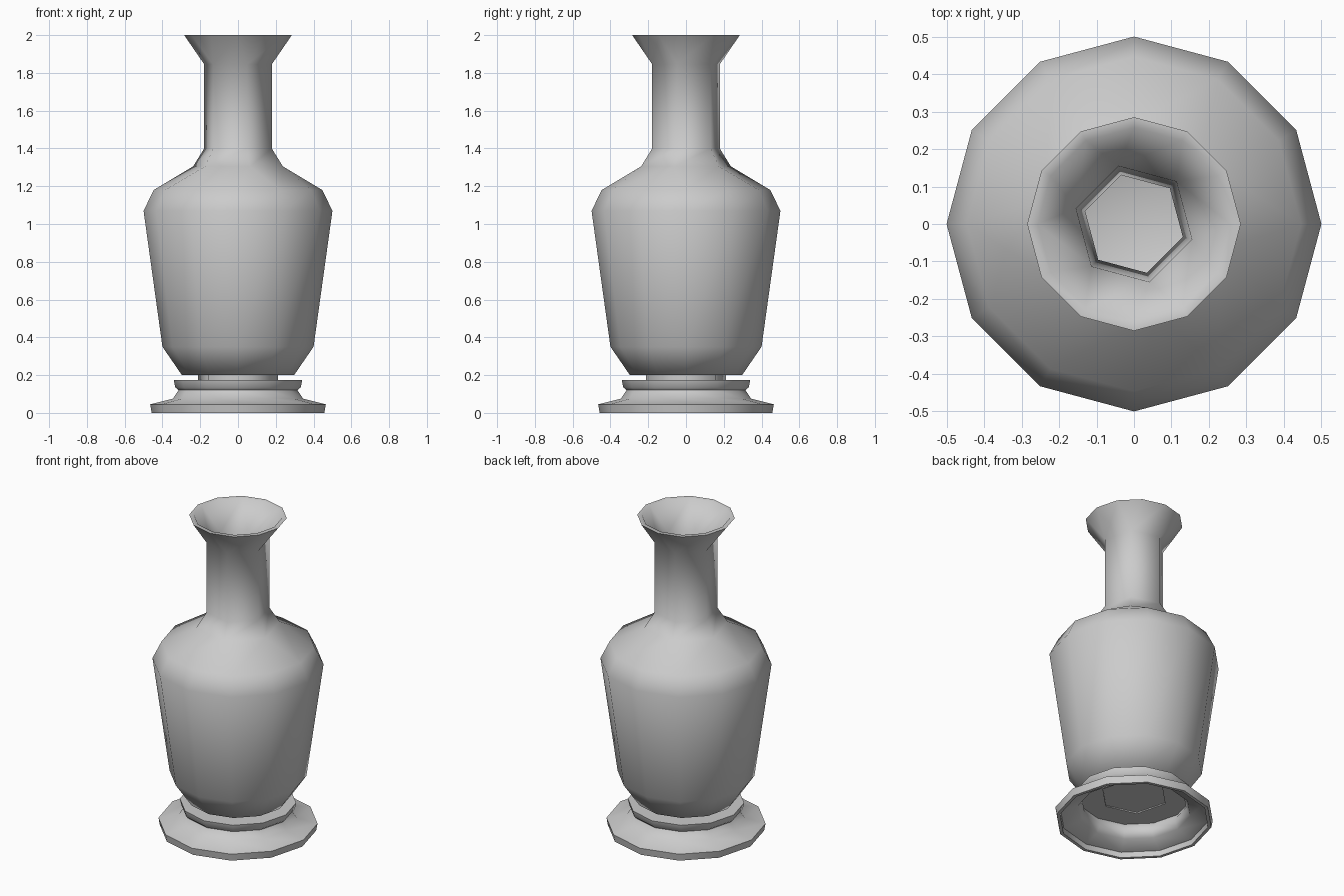
import bpy, bmesh, math

cube = bpy.data.objects.get("Cube")
if cube:
    bpy.data.objects.remove(cube, do_unlink=True)

# Single grey clay colour
clay = bpy.data.materials.new("grey_clay")
clay.use_nodes = True
GREY = (0.6, 0.6, 0.6, 1)
clay.diffuse_color = GREY
clay.node_tree.nodes["Principled BSDF"].inputs["Base Color"].default_value = GREY


def ring_point(i, sides, r, z):
    """Corner i of a twelve-step ring; six-sided rings share corners in pairs."""
    deg = -30 + 30 * i if sides == 12 else -15 + 60 * (i // 2)
    a = math.radians(deg)
    return r * math.cos(a), r * math.sin(a), z


def lathe(name, profile, closed=False):
    """Loft (sides, radius, height) rings into a smooth-shaded solid."""
    bm = bmesh.new()
    rings = [[bm.verts.new(ring_point(i, *p)) for i in range(12)] for p in profile]
    pairs = list(zip(rings, rings[1:]))
    if closed:
        pairs.append((rings[-1], rings[0]))
    for low, high in pairs:
        for i in range(12):
            j = (i + 1) % 12
            bm.faces.new((low[i], low[j], high[j], high[i]))
    bmesh.ops.remove_doubles(bm, verts=bm.verts, dist=1e-5)
    bmesh.ops.recalc_face_normals(bm, faces=bm.faces)
    mesh = bpy.data.meshes.new(name)
    bm.to_mesh(mesh)
    bm.free()
    mesh.materials.append(clay)
    obj = bpy.data.objects.new(name, mesh)
    bpy.context.collection.objects.link(obj)
    bpy.ops.object.select_all(action="DESELECT")
    obj.select_set(True)
    bpy.context.view_layer.objects.active = obj
    bpy.ops.object.shade_smooth_by_angle(angle=math.radians(65))
    return obj


# Vase: joint, body, shoulder, six-sided neck, flared lip, then the inside
outside = [
    (6, 0, .17), (6, .219, .17), (6, .219, .2),
    (12, .297, .2), (12, .4, .35), (12, .5, 1.07), (12, .446, 1.18),
    (6, .246, 1.305), (6, .185, 1.4), (6, .185, 1.845), (12, .285, 2),
]
inside = [
    (12, .257, 2), (6, .16, 1.84), (6, .135, 1.4), (6, .2, 1.28),
    (12, .41, 1.16), (12, .46, 1.07), (12, .365, .36), (12, .27, .23), (12, 0, .23),
]
lathe("vase_body", outside + inside)

# Stepped foot, hollow underneath, with a six-sided opening under the joint
lathe("vase_foot", [
    (6, .2, .173), (12, .34, .173), (12, .332, .135), (12, .315, .12),
    (12, .345, .075), (12, .465, .045), (12, .457, 0),
    (12, .437, 0), (12, .435, .035), (12, .332, .066),
    (12, .307, .12), (12, .33, .163), (6, .2, .163),
], closed=True)
